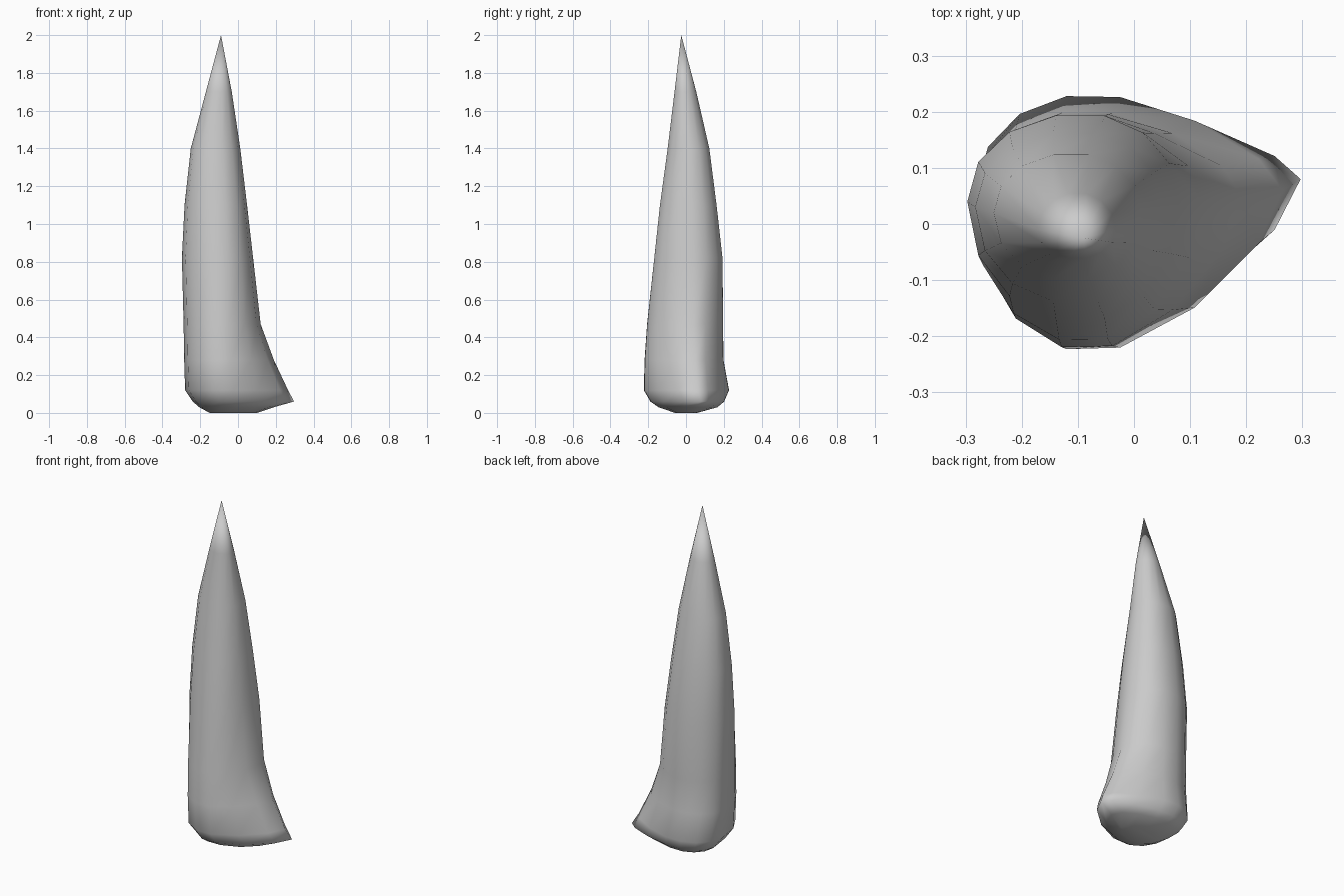
import bpy, bmesh, math

if "Cube" in bpy.data.objects:
    bpy.data.objects.remove(bpy.data.objects["Cube"])

# Horizontal sections of the spike:
# z, left x, right x, front y, back y, centre x, centre y, corner fullness on the toe side
SECTIONS = [
    (0.00, -0.15, 0.10, -0.06, 0.06, -0.05, 0.01, 2.0),
    (0.03, -0.205, 0.19, -0.15, 0.17, -0.06, 0.04, 1.8),
    (0.06, -0.24, 0.297, -0.195, 0.205, -0.06, 0.08, 1.5),
    (0.12, -0.28, 0.265, -0.230, 0.232, -0.07, 0.06, 1.5),
    (0.28, -0.285, 0.19, -0.226, 0.202, -0.08, 0.05, 1.6),
    (0.47, -0.288, 0.12, -0.212, 0.20, -0.085, 0.04, 1.8),
    (0.82, -0.297, 0.08, -0.173, 0.197, -0.09, 0.04, 2.0),
    (1.10, -0.283, 0.048, -0.142, 0.165, -0.10, 0.03, 2.1),
    (1.40, -0.25, 0.012, -0.100, 0.126, -0.11, 0.02, 2.1),
    (1.70, -0.17, -0.033, -0.062, 0.056, -0.10, -0.01, 2.0),
]
TIP = (-0.09, -0.025, 2.0)
SIDES = 14


def outline(z, x0, x1, y0, y1, cx, cy, full):
    """Four joined quarter curves, each with its own reach."""
    points = []
    for i in range(SIDES):
        a = 2 * math.pi * i / SIDES
        c, s = math.cos(a), math.sin(a)
        power = 2 / (full if c > 0 else 2.1)
        u, v = abs(c) ** power, abs(s) ** power
        x = cx + u * ((x1 - cx) if c > 0 else (x0 - cx))
        y = cy + v * ((y1 - cy) if s > 0 else (y0 - cy))
        points.append((x, y, z))
    return points


# Loft the sections, close the base and draw the top to a point
bm = bmesh.new()
rings = [[bm.verts.new(p) for p in outline(*sec)] for sec in SECTIONS]
for low, high in zip(rings, rings[1:]):
    for i in range(SIDES):
        j = (i + 1) % SIDES
        bm.faces.new((low[i], low[j], high[j], high[i]))
bm.faces.new(rings[0][::-1])
tip = bm.verts.new(TIP)
for i in range(SIDES):
    bm.faces.new((rings[-1][i], rings[-1][(i + 1) % SIDES], tip))
bmesh.ops.recalc_face_normals(bm, faces=bm.faces)
for face in bm.faces:
    face.smooth = True

mesh = bpy.data.meshes.new("spike")
bm.to_mesh(mesh)
bm.free()
spike = bpy.data.objects.new("spike", mesh)
bpy.context.collection.objects.link(spike)
